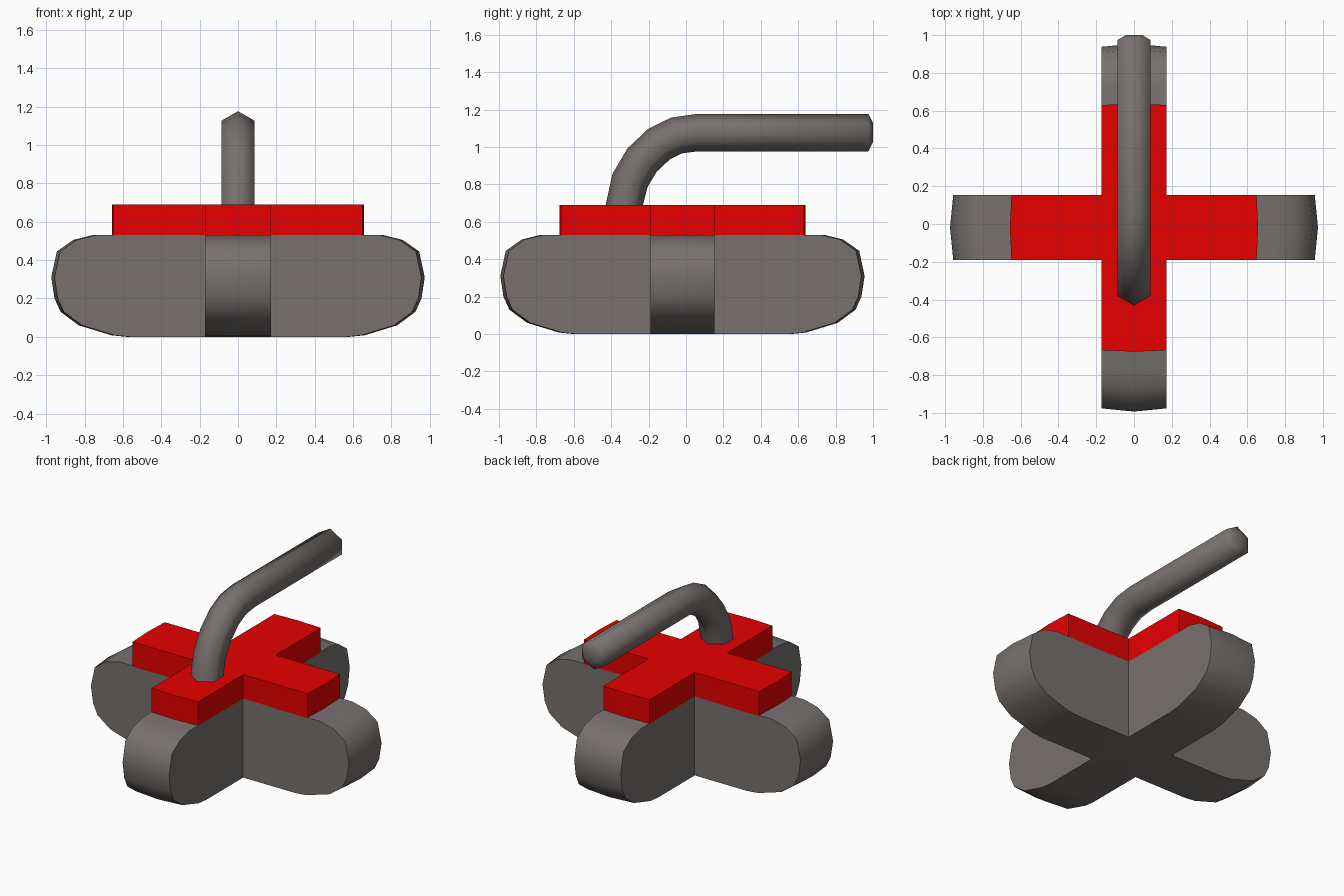
import bpy, bmesh, math
from mathutils import Vector

if "Cube" in bpy.data.objects:
    bpy.data.objects.remove(bpy.data.objects["Cube"])

HALF = 0.172      # half width of every arm
CY = -0.019       # centre of the cross in y
GREY = (0.185, 0.165, 0.157, 1)
RED = (0.8, 0.0, 0.0, 1)


def finish(bm, name, angle, color):
    bmesh.ops.remove_doubles(bm, verts=bm.verts, dist=1e-4)
    bmesh.ops.recalc_face_normals(bm, faces=bm.faces)
    me = bpy.data.meshes.new(name)
    bm.to_mesh(me)
    bm.free()
    ob = bpy.data.objects.new(name, me)
    bpy.context.collection.objects.link(ob)
    mat = bpy.data.materials.new(name + "_paint")
    mat.diffuse_color = color
    mat.use_nodes = True
    mat.node_tree.nodes["Principled BSDF"].inputs["Base Color"].default_value = mat.diffuse_color
    me.materials.append(mat)
    bpy.ops.object.select_all(action='DESELECT')
    ob.select_set(True)
    bpy.context.view_layer.objects.active = ob
    bpy.ops.object.shade_smooth_by_angle(angle=math.radians(angle))


def cross(name, profile, drop, angle, color):
    """Four-armed cross; each arm end follows a (radius, z) profile and bows back by drop at its sides."""
    bm = bmesh.new()
    for k in range(4):
        c, s = math.cos(k * math.pi / 2), math.sin(k * math.pi / 2)
        cols = []
        for w in (-HALF, 0, HALF):
            pts = [(abs(w), profile[0][1])]
            pts += [(r - (drop if w else 0), z) for r, z in profile]
            pts += [(abs(w), profile[-1][1])]
            cols.append([bm.verts.new((c * r - s * w, s * r + c * w + CY, z)) for r, z in pts])
        for a, b in zip(cols, cols[1:]):
            for i in range(len(a) - 1):
                bm.faces.new((a[i], a[i + 1], b[i + 1], b[i]))
        bm.faces.new(cols[0])
        bm.faces.new(cols[2])
    finish(bm, name, angle, color)


# Rounded four-armed base
cross("base", [(0.76, 0.53), (0.86, 0.505), (0.945, 0.445), (0.974, 0.31), (0.957, 0.20),
               (0.925, 0.13), (0.83, 0.06), (0.66, 0.008), (0.58, 0.0)], 0.017, 50, GREY)

# Red cross plate on top
cross("top_plate", [(0.657, 0.69), (0.657, 0.525)], 0.008, 30, RED)

# Bent hexagonal handle: (y, z, radius) along the centre line
path = [(-0.332, 0.68, 0.1), (-0.30, 0.82, 0.1), (-0.235, 0.93, 0.1), (-0.145, 1.015, 0.1),
        (-0.05, 1.062, 0.1), (0.06, 1.077, 0.1), (0.975, 1.077, 0.1), (1.0, 1.077, 0.05)]
bm = bmesh.new()
rings = []
for i, (y, z, r) in enumerate(path):
    p, n = path[max(i - 1, 0)], path[min(i + 1, len(path) - 1)]
    t = Vector((0, n[0] - p[0], n[1] - p[1])).normalized()
    if i == 0:
        t = Vector((0, 0, 1))
    up = Vector((0, -t.z, t.y))
    rings.append([bm.verts.new(Vector((0, y, z)) + r * (math.cos(a) * up + math.sin(a) * Vector((1, 0, 0))))
                  for a in (j * math.pi / 3 for j in range(6))])
for a, b in zip(rings, rings[1:]):
    for j in range(6):
        bm.faces.new((a[j], a[(j + 1) % 6], b[(j + 1) % 6], b[j]))
bm.faces.new(rings[0])
bm.faces.new(rings[-1])
finish(bm, "handle", 65, GREY)
